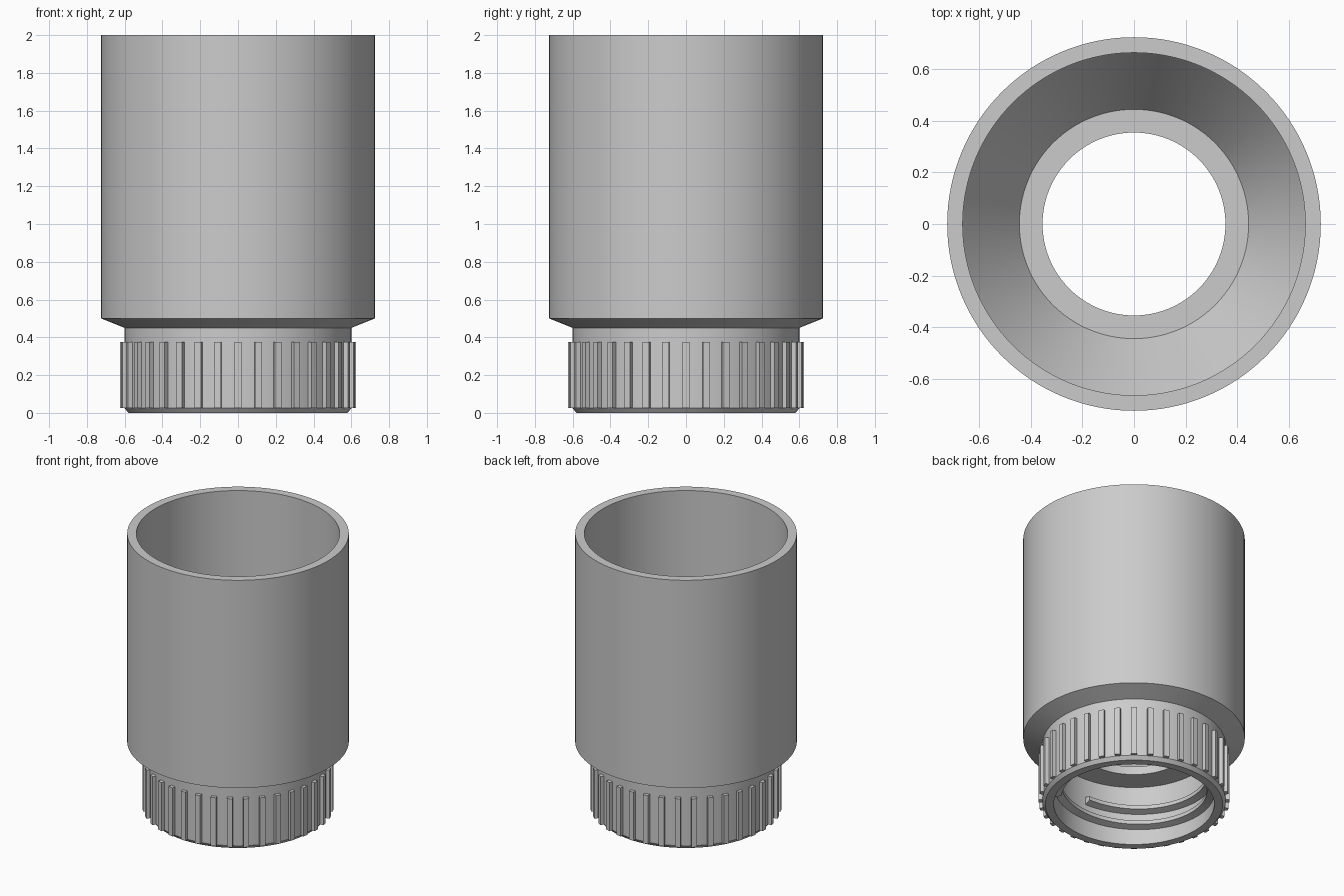
import bpy
import bmesh
import math
from mathutils import Matrix, Vector

cube = bpy.data.objects.get("Cube")
if cube:
    bpy.data.objects.remove(cube, do_unlink=True)

grey = bpy.data.materials.new("plain grey")
grey.use_nodes = True
grey.diffuse_color = (0.6, 0.6, 0.6, 1)
grey.node_tree.nodes["Principled BSDF"].inputs["Base Color"].default_value = (0.6, 0.6, 0.6, 1)


def finish(name, bm, smooth=True):
    """Turn a bmesh into a coloured, shaded object."""
    bmesh.ops.recalc_face_normals(bm, faces=bm.faces)
    mesh = bpy.data.meshes.new(name)
    bm.to_mesh(mesh)
    bm.free()
    mesh.materials.append(grey)
    obj = bpy.data.objects.new(name, mesh)
    bpy.context.collection.objects.link(obj)
    if smooth:
        bpy.ops.object.select_all(action="DESELECT")
        obj.select_set(True)
        bpy.context.view_layer.objects.active = obj
        bpy.ops.object.shade_smooth_by_angle(angle=math.radians(25))
    return obj


def sweep(bm, rings, closed):
    """Skin a row of closed vertex rings; cap the ends if the row is open."""
    n = len(rings[0])
    pairs = list(zip(rings, rings[1:]))
    if closed:
        pairs.append((rings[-1], rings[0]))
    for a, b in pairs:
        for i in range(n):
            j = (i + 1) % n
            bm.faces.new((a[i], a[j], b[j], b[i]))
    if not closed:
        bm.faces.new(rings[0])
        bm.faces.new(rings[-1])


def ring(bm, profile, angle, lift=0.0):
    c, s = math.cos(angle), math.sin(angle)
    return [bm.verts.new((r * c, r * s, z + lift)) for r, z in profile]


# Hollow body: outer wall, neck, threaded bore, hole, funnel and inner wall
BORE = 0.525
profile = [
    (0.725, 2.0), (0.725, 0.5), (0.6, 0.45), (0.6, 0.025), (0.58, 0.0),
    (BORE, 0.0), (BORE, 0.43), (0.355, 0.43), (0.355, 0.49),
    (0.445, 0.49), (0.665, 0.8), (0.665, 2.0),
]
SIDES = 128
bm = bmesh.new()
sweep(bm, [ring(bm, profile, math.tau * i / SIDES) for i in range(SIDES)], closed=True)
finish("body", bm)

# Grip ribs around the neck
RIBS = 36
bm = bmesh.new()
for i in range(RIBS):
    turn = Matrix.Rotation(math.tau * i / RIBS, 4, "Z")
    place = Matrix.Translation(Vector((0.605, 0, 0.2)))
    size = Matrix.Diagonal((0.04, 0.036, 0.35, 1))
    bmesh.ops.create_cube(bm, size=1, matrix=turn @ place @ size)
finish("grip_ribs", bm, smooth=False)

# Right-handed screw thread inside the neck
PITCH, TURNS, STEPS = 0.115, 1.84, 160
tooth = [(BORE + 0.01, -0.03), (0.477, -0.014), (0.477, 0.014), (BORE + 0.01, 0.03)]
start = math.radians(-35)
bm = bmesh.new()
rings = []
for i in range(STEPS + 1):
    t = TURNS * i / STEPS
    rings.append(ring(bm, tooth, start + math.tau * t, 0.055 + PITCH * t))
sweep(bm, rings, closed=False)
finish("inner_thread", bm)
